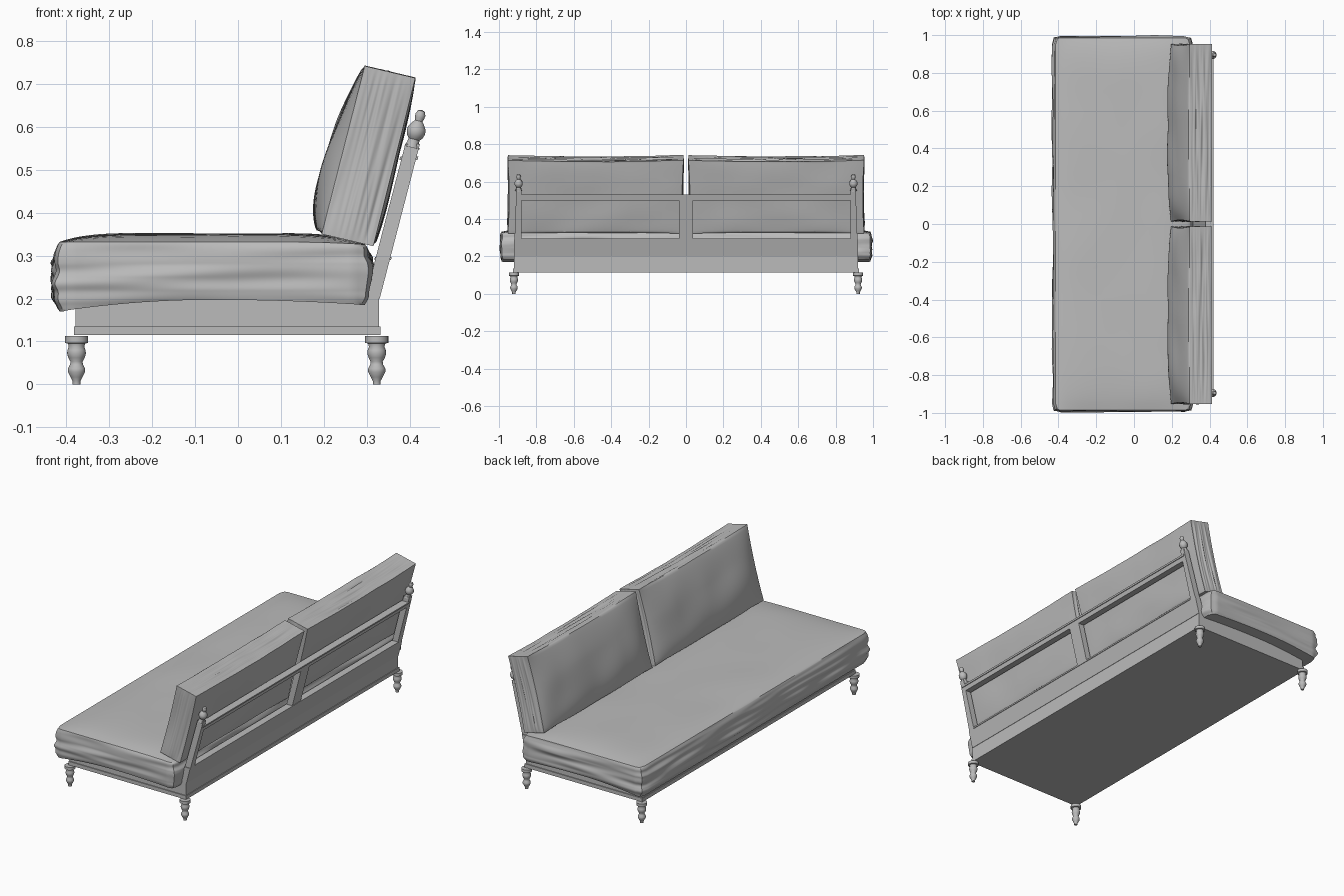
import bpy, bmesh, math
from mathutils import Vector, noise

if "Cube" in bpy.data.objects:
    bpy.data.objects.remove(bpy.data.objects["Cube"], do_unlink=True)

GREY = (0.5, 0.5, 0.5, 1)
mat = bpy.data.materials.new("plain grey")
mat.use_nodes = True
mat.diffuse_color = GREY
mat.node_tree.nodes["Principled BSDF"].inputs["Base Color"].default_value = GREY
SLOPE = 0.26   # backward lean of the backrest


def finish(name, bm, smooth=None):
    bmesh.ops.recalc_face_normals(bm, faces=bm.faces)
    me = bpy.data.meshes.new(name)
    bm.to_mesh(me)
    bm.free()
    me.materials.append(mat)
    ob = bpy.data.objects.new(name, me)
    bpy.context.collection.objects.link(ob)
    if smooth:
        bpy.ops.object.select_all(action='DESELECT')
        ob.select_set(True)
        bpy.context.view_layer.objects.active = ob
        bpy.ops.object.shade_smooth_by_angle(angle=math.radians(smooth))
    return ob


def prism(name, profile, y0, y1):
    """Extrude an x-z outline along y."""
    bm = bmesh.new()
    face = bm.faces.new([bm.verts.new((x, y0, z)) for x, z in profile])
    new = bmesh.ops.extrude_face_region(bm, geom=[face])["geom"]
    bmesh.ops.translate(bm, vec=(0, y1 - y0, 0),
                        verts=[g for g in new if isinstance(g, bmesh.types.BMVert)])
    return finish(name, bm)


def box(name, x0, x1, y0, y1, z0, z1):
    return prism(name, [(x0, z0), (x1, z0), (x1, z1), (x0, z1)], y0, y1)


def back_x(z):
    return 0.33 + SLOPE * (z - 0.2)


def leaning(name, y0, y1, z0, z1, depth=0.034, out=0.0):
    """Slab that follows the lean of the backrest."""
    return prism(name, [(back_x(z0) - depth, z0), (back_x(z0) + out, z0),
                        (back_x(z1) + out, z1), (back_x(z1) - depth, z1)], y0, y1)


def lathe(name, profile, loc, lean=0.0):
    bm = bmesh.new()
    vs = [bm.verts.new((r, 0, z)) for r, z in profile]
    edges = [bm.edges.new(p) for p in zip(vs, vs[1:])]
    bmesh.ops.spin(bm, geom=vs + edges, cent=(0, 0, 0), axis=(0, 0, 1),
                   angle=math.tau, steps=24)
    bmesh.ops.remove_doubles(bm, verts=bm.verts, dist=0.0001)
    ob = finish(name, bm, 40)
    ob.location = loc
    ob.rotation_euler.y = lean
    return ob


def cushion(name, shape, cuts=44):
    """Gridded cube whose points (-1 to 1 each way) are placed by a shape function."""
    bm = bmesh.new()
    bmesh.ops.create_cube(bm, size=2)
    bmesh.ops.subdivide_edges(bm, edges=bm.edges, cuts=cuts, use_grid_fill=True)
    for v in bm.verts:
        v.co = shape(*v.co)
    return finish(name, bm, 40)


def wrinkle(x, y, z):
    return noise.noise(Vector((x, y, z)))


def dome(a, power=2):
    return 1 - abs(a) ** power


# Base
box("base_trim", -0.382, 0.332, -0.925, 0.925, 0.115, 0.135)
box("base_body", -0.378, 0.328, -0.92, 0.92, 0.135, 0.205)

# Turned legs
leg = [(0, 0.113), (0.027, 0.113), (0.027, 0.097), (0.02, 0.095), (0.018, 0.088),
       (0.021, 0.08), (0.022, 0.072), (0.019, 0.062), (0.014, 0.053), (0.015, 0.046),
       (0.02, 0.037), (0.02, 0.029), (0.014, 0.017), (0.009, 0.008), (0.009, 0), (0, 0)]
for x, end in ((-0.376, "front"), (0.323, "back")):
    for y, side in ((-0.92, "right"), (0.92, "left")):
        lathe(f"{end}_{side}_leg", leg, (x, y, 0))

# Backrest frame
leaning("back_panel", -0.92, 0.92, 0.2, 0.29)
leaning("back_panel_cap", -0.88, 0.88, 0.29, 0.297, 0.036, 0.003)
leaning("centre_post", -0.037, 0.037, 0.29, 0.505)
leaning("top_rail", -0.89, 0.89, 0.5, 0.522)
leaning("top_rail_cap", -0.9, 0.9, 0.522, 0.531, 0.038, 0.004)
finial = [(0.018, -0.012), (0.014, 0), (0.013, 0.008), (0.019, 0.015), (0.022, 0.025),
          (0.021, 0.035), (0.014, 0.046), (0.009, 0.052), (0.011, 0.06), (0.012, 0.067),
          (0.008, 0.076), (0, 0.079)]
for s, side in ((-1, "right"), (1, "left")):
    post = leaning(f"{side}_post", s * 0.88, s * 0.92, 0.2, 0.56)
    for v in post.data.vertices:   # taper the outer edge
        if v.co.z > 0.5 and abs(v.co.y) > 0.9:
            v.co.y = s * 0.907
    lathe(f"{side}_finial", finial, (back_x(0.565) - 0.017, s * 0.895, 0.563),
          math.atan(SLOPE))


# Seat mattress
def seat(u, v, w):
    x, y = 0.355 * u, 0.986 * v
    # round the corners in plan
    r = 0.03
    core = Vector((max(-0.355 + r, min(0.355 - r, x)), max(-0.986 + r, min(0.986 - r, y))))
    d = Vector((x, y)) - core
    if d.length > r:
        x, y = core + d.normalized() * r
    low = 0.197 - (0.027 if u < 0 else 0.012) * u * u
    high = 0.332 - 0.006 * max(0, u) ** 4
    z = low + (high - low) * (w + 1) / 2
    if w > 0.999:
        z += (0.019 + 0.005 * wrinkle(x * 4, y * 3, 1)) * dome(u, 6) * dome(v, 12)
    # bulging, creased border
    fold = dome(w, 4) * (0.009 + 0.011 * wrinkle(x * 3, y * 3, z * 32))
    if abs(u) > 0.999:
        x += math.copysign(1, u) * (fold * 1.2 + 0.004 * dome(w))
    if abs(v) > 0.999:
        y += math.copysign(1, v) * fold * 0.8
    return Vector((x - 0.06, y, z))


cushion("seat_cushion", seat, 54)


# Two leaning back cushions
def back_cushion(s):
    def shape(u, v, w):
        t = (w + 1) / 2
        front = Vector((0.195, 0.35)).lerp(Vector((0.295, 0.742)), t)
        back = Vector((0.315, 0.322)).lerp(Vector((0.413, 0.714)), t)
        x, z = front.lerp(back, (u + 1) / 2)
        y = s * 0.483 + v * (0.47 - 0.008 * dome(w))
        soft = wrinkle(y * 4, z * 5, u + s * 7)
        puff = dome(v, 6) * math.sin(math.pi * t ** 0.7) ** 0.7 if 0 < t < 1 else 0
        if u < -0.999:
            x -= puff * (0.038 + 0.012 * soft)
        if u > 0.999:
            x += puff * (0.008 + 0.008 * soft)
        # folds running along the borders
        fold = dome(u, 4) * wrinkle(u * 5, y * 3, z * 3)
        if abs(w) > 0.999:
            z += 0.007 * fold * dome(v, 8) - 0.007 * w * dome(v)
        if abs(v) > 0.999:
            y += math.copysign(1, v) * (0.008 * fold + 0.004 * dome(u)) * dome(w, 6)
        z += 0.003 * wrinkle(y * 6, s * 3, 2) * t
        return Vector((x, y, z))
    return shape


cushion("right_back_cushion", back_cushion(-1))
cushion("left_back_cushion", back_cushion(1))
